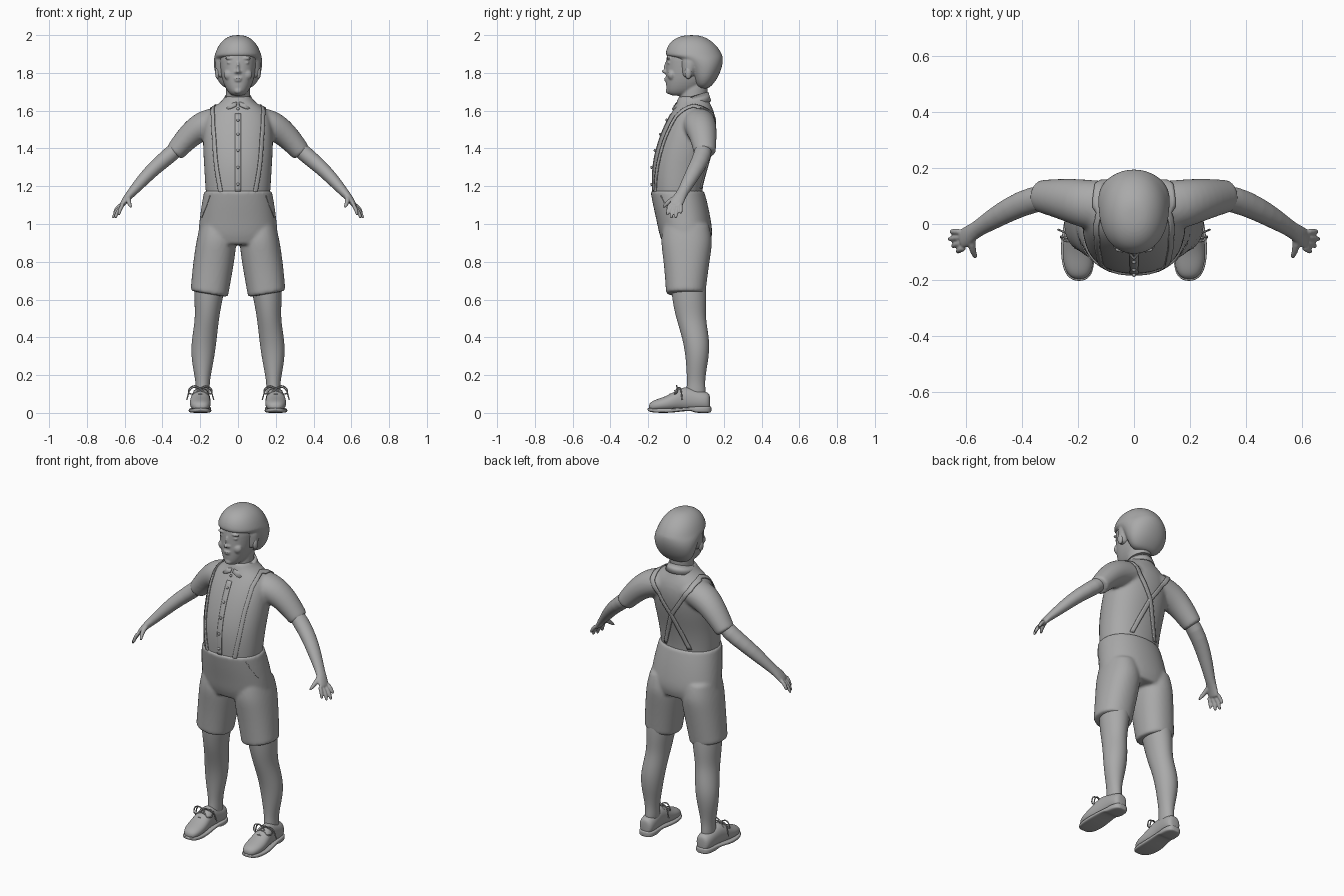
import bpy, bmesh, math
from mathutils import Vector

if "Cube" in bpy.data.objects:
    bpy.data.objects.remove(bpy.data.objects["Cube"])

GREY = bpy.data.materials.new("plain_grey")
GREY.diffuse_color = (0.4, 0.4, 0.4, 1)
GREY.use_nodes = True
GREY.node_tree.nodes["Principled BSDF"].inputs["Base Color"].default_value = GREY.diffuse_color
N = 24


def sgnpow(v, e):
    return math.copysign(abs(v) ** e, v)


def unit_ring(exp=2.0):
    for i in range(N):
        a = 2 * math.pi * i / N
        yield sgnpow(math.cos(a), 2 / exp), sgnpow(math.sin(a), 2 / exp)


def ring_z(z, x0, x1, y0, y1, tilt=0.0, exp=2.2):
    """Level cross-section, optionally tilted across x."""
    cx, rx, cy, ry = (x0 + x1) / 2, (x1 - x0) / 2, (y0 + y1) / 2, (y1 - y0) / 2
    return [Vector((cx + rx * u, cy + ry * v, z + tilt * rx * u)) for u, v in unit_ring(exp)]


def ring_y(y, cx, w, z0, z1, exp=2.4):
    """Cross-section facing front to back."""
    return [Vector((cx + w * u, y, (z0 + z1) / 2 + (z1 - z0) / 2 * v)) for u, v in unit_ring(exp)]


def tube(path):
    """Rings square to a path of (x, y, z, half width, half thickness)."""
    pts = [Vector(p[:3]) for p in path]
    rings = []
    for i, p in enumerate(path):
        t = (pts[min(i + 1, len(pts) - 1)] - pts[max(i - 1, 0)]).normalized()
        side = Vector((0, 1, 0.01))
        side = (side - t * side.dot(t)).normalized()
        up = t.cross(side)
        rings.append([pts[i] + side * p[3] * u + up * p[4] * v for u, v in unit_ring()])
    return rings


def crisp(rings):
    """Holding rings keep the open ends sharp under subdivision."""
    a = [p.lerp(q, 0.05) for p, q in zip(rings[0], rings[1])]
    b = [p.lerp(q, 0.05) for p, q in zip(rings[-1], rings[-2])]
    return [rings[0], a] + rings[1:-1] + [b, rings[-1]]


def loft(bm, rings, mirror=False):
    for s in ((1, -1) if mirror else (1,)):
        loops = [[bm.verts.new((p.x * s, p.y, p.z)) for p in r] for r in rings]
        for a, b in zip(loops, loops[1:]):
            for i in range(N):
                bm.faces.new((a[i], a[(i + 1) % N], b[(i + 1) % N], b[i]))
        bm.faces.new(loops[0][::-1])
        bm.faces.new(loops[-1])


def ball(bm, c, r, mirror=False):
    for s in ((1, -1) if mirror else (1,)):
        new = bmesh.ops.create_uvsphere(bm, u_segments=16, v_segments=10, radius=1)["verts"]
        for v in new:
            v.co = Vector((c[0] * s + v.co.x * r[0], c[1] + v.co.y * r[1], c[2] + v.co.z * r[2]))


def finish(name, bm, subsurf=0, voxel=0, relax=0):
    bmesh.ops.recalc_face_normals(bm, faces=bm.faces[:])
    me = bpy.data.meshes.new(name)
    bm.to_mesh(me)
    bm.free()
    me.materials.append(GREY)
    ob = bpy.data.objects.new(name, me)
    bpy.context.collection.objects.link(ob)
    for p in me.polygons:
        p.use_smooth = True
    if subsurf:
        ob.modifiers.new("subdivide", 'SUBSURF').levels = subsurf
        ob.modifiers["subdivide"].render_levels = subsurf
    if voxel:
        m = ob.modifiers.new("blend", 'REMESH')
        m.mode, m.voxel_size, m.use_smooth_shade = 'VOXEL', voxel, True
    if relax:
        m = ob.modifiers.new("relax", 'SMOOTH')
        m.factor, m.iterations = 0.5, relax
    return ob


# shirt: torso blended with two short sleeves
TORSO = [(1.13, .168, -.175, .085), (1.2, .175, -.18, .09), (1.3, .18, -.18, .11),
         (1.4, .187, -.16, .14), (1.5, .187, -.125, .16), (1.57, .175, -.09, .158),
         (1.615, .14, -.062, .14), (1.645, .09, -.05, .125), (1.675, .07, -.04, .115)]
bm = bmesh.new()
loft(bm, crisp([ring_z(z, -w, w, a, b) for z, w, a, b in TORSO]))
loft(bm, crisp(tube([(.06, .06, 1.55, .09, .07), (.17, .07, 1.53, .09, .084),
                     (.25, .09, 1.48, .075, .068), (.338, .1, 1.375, .058, .052)])), True)
shirt = finish("shirt", bm, 2, .009, 5)

# shorts: hips blended with two legs
bm = bmesh.new()
loft(bm, crisp([ring_z(z, -w, w, a, b) for z, w, a, b in (
    (1.178, .18, -.19, .096), (1.1, .195, -.176, .118), (1.0, .208, -.153, .137),
    (.94, .213, -.142, .142), (.89, .205, -.12, .125))]))
loft(bm, crisp([ring_z(*r) for r in (
    (1.0, .03, .2, -.12, .12), (.92, .008, .219, -.135, .142), (.85, .012, .23, -.126, .133, .03),
    (.75, .03, .242, -.114, .118, .1), (.628, .053, .252, -.106, .103, .17))]), True)
finish("shorts", bm, 2, .009, 4)

# bare legs
bm = bmesh.new()
loft(bm, [ring_z(z, a, b, c, d, 0, 2) for z, a, b, c, d in (
    (.75, .06, .225, -.085, .1), (.64, .073, .232, -.078, .108), (.57, .088, .23, -.068, .107),
    (.5, .1, .228, -.052, .105), (.43, .108, .238, -.03, .117), (.36, .116, .248, -.012, .125),
    (.29, .126, .247, -.002, .12), (.22, .14, .235, .003, .107), (.16, .15, .224, .006, .1),
    (.11, .15, .225, .0, .105), (.07, .155, .22, .0, .1))], True)
finish("legs", bm, 2)

# forearms and hands with fingers
bm = bmesh.new()
loft(bm, tube([(.29, .095, 1.43, .045, .042), (.36, .09, 1.365, .048, .044), (.44, .056, 1.3, .044, .039),
               (.505, .018, 1.232, .038, .034), (.565, -.02, 1.163, .028, .024),
               (.587, -.036, 1.14, .034, .02), (.61, -.052, 1.108, .037, .015),
               (.62, -.056, 1.09, .033, .012)]), True)
for base, tip in (((.605, -.085, 1.11), (.633, -.1, 1.045)), ((.612, -.066, 1.1), (.652, -.08, 1.03)),
                  ((.617, -.046, 1.1), (.664, -.055, 1.03)), ((.615, -.028, 1.108), (.658, -.027, 1.055))):
    b, t = Vector(base), Vector(tip)
    mid = b.lerp(t, .5) + Vector((.005, 0, .004))
    loft(bm, tube([(*b, .011, .011), (*mid, .0105, .0105), (*b.lerp(t, .9), .009, .009), (*t, .005, .005)]), True)
loft(bm, tube([(.578, -.035, 1.15, .014, .016), (.582, -.075, 1.13, .014, .014),
               (.574, -.105, 1.105, .011, .011), (.565, -.124, 1.085, .006, .006)]), True)
finish("arms_and_hands", bm, 1, .0045, 4)

# neck and head with face
bm = bmesh.new()
loft(bm, [ring_z(z, -w, w, a, b, 0, 2) for z, w, a, b in (
    (1.6, .068, -.03, .115), (1.66, .064, -.035, .11), (1.71, .064, -.035, .115), (1.78, .066, -.02, .12))])
loft(bm, [ring_z(z, -w, w, a, b, 0, 2.2) for z, w, a, b in (
    (1.678, .026, -.075, .01), (1.69, .046, -.098, .05), (1.715, .064, -.105, .08), (1.75, .08, -.107, .11),
    (1.79, .091, -.108, .13), (1.84, .099, -.106, .15), (1.89, .102, -.106, .15), (1.94, .09, -.085, .14),
    (1.965, .06, -.05, .11))])
for c, r, m in (((0, -.11, 1.808), (.013, .02, .011), False), ((0, -.104, 1.83), (.008, .013, .032), False),
                ((.011, -.107, 1.804), (.008, .01, .007), True), ((0, -.105, 1.77), (.022, .012, .006), False),
                ((0, -.104, 1.759), (.018, .012, .006), False), ((0, -.094, 1.705), (.022, .014, .016), False),
                ((.045, -.075, 1.79), (.032, .024, .03), True), ((.042, -.092, 1.877), (.03, .011, .007), True),
                ((.042, -.088, 1.854), (.018, .012, .008), True), ((.108, .012, 1.8), (.014, .02, .034), True)):
    ball(bm, c, r, m)
finish("head", bm, 1, .005, 3)

# bowl-cut hair with a straight fringe
bm = bmesh.new()
loft(bm, [ring_z(z, -w, w, a, b, 0, 2.1) for z, w, a, b in (
    (1.715, .06, .07, .115), (1.735, .092, .045, .14), (1.775, .118, .03, .17), (1.83, .129, .005, .192),
    (1.868, .129, -.045, .197), (1.888, .126, -.1, .195), (1.896, .124, -.111, .192), (1.93, .112, -.104, .175),
    (1.965, .09, -.083, .142), (1.99, .058, -.045, .1), (2.0, .025, .0, .06))])
loft(bm, [ring_z(z, -w, w, a, b, 0, 2) for z, w, a, b in (
    (1.77, .109, -.02, .04), (1.79, .117, -.035, .06), (1.85, .122, -.05, .1), (1.9, .12, -.06, .12))])
finish("hair", bm, 2, .006, 3)

# folded collar with two front points
bm = bmesh.new()
rows = []
STEPS = 40
for i in range(STEPS + 1):
    a = -math.pi / 2 + .08 + (2 * math.pi - .16) * i / STEPS
    front = max(0, -math.sin(a))
    back = (1 + math.sin(a)) / 2
    point = max(0, 1 - abs(abs(math.cos(a)) - .55) / .5) * front
    c, s = math.cos(a), math.sin(a)
    top = (.068 * c, .038 + .08 * s, 1.652 + .045 * back)
    low = ((.088 + .02 * point) * c, .035 + (.096 + .02 * point) * s, 1.628 + .02 * back - .028 * point)
    inner = (.062 * c, .038 + .072 * s, 1.62 + .03 * back)
    rows.append([bm.verts.new(p) for p in (inner, top, low)])
for p, q in zip(rows, rows[1:]):
    for k in (0, 1):
        bm.faces.new((p[k], q[k], q[k + 1], p[k + 1]))
collar = finish("collar", bm)
m = collar.modifiers.new("cloth", 'SOLIDIFY')
m.thickness, m.offset = .006, 0


def strip(name, path, half, target, lift=.004, thick=.006):
    """Flat band laid onto a surface."""
    bm = bmesh.new()
    rows = []
    for a, b in zip(path, path[1:]):
        for k in range(12):
            p = Vector(a).lerp(Vector(b), k / 12)
            rows.append([bm.verts.new(p + Vector((half * w, 0, 0))) for w in (-1, -.33, .33, 1)])
    for p, q in zip(rows, rows[1:]):
        for k in range(3):
            bm.faces.new((p[k], p[k + 1], q[k + 1], q[k]))
    ob = finish(name, bm)
    w = ob.modifiers.new("lay", 'SHRINKWRAP')
    w.target, w.wrap_mode, w.offset = target, 'ABOVE_SURFACE', lift
    s = ob.modifiers.new("cloth", 'SOLIDIFY')
    s.thickness, s.offset = thick, 0
    return ob


# suspenders crossing on the back, button placket and pocket welts
for s, tag in ((1, "left"), (-1, "right")):
    strip("suspender_" + tag, [(s * x, y, z) for x, y, z in (
        (.098, -.18, 1.165), (.125, -.17, 1.3), (.142, -.14, 1.45), (.146, -.07, 1.58), (.142, .04, 1.65),
        (.125, .15, 1.585), (.0, .17, 1.39), (-.1, .1, 1.165))], .015, shirt)
    strip("pocket_welt_" + tag, [(s * x, y, z) for x, y, z in (
        (.155, -.14, 1.15), (.18, -.115, 1.09), (.2, -.07, 1.03))], .004, bpy.data.objects["shorts"], .001, .004)
strip("placket", [(0, -.19, 1.17), (0, -.18, 1.4), (0, -.07, 1.6)], .016, shirt, .001, .004)

# shirt buttons
bm = bmesh.new()
for z in (1.21, 1.3, 1.39, 1.475, 1.55, 1.61):
    for a, b in zip(TORSO, TORSO[1:]):
        if a[0] <= z < b[0]:
            y = a[2] + (b[2] - a[2]) * (z - a[0]) / (b[0] - a[0])
            ball(bm, (0, y - .003, z), (.008, .006, .008))
finish("buttons", bm)

# shoes: rounded uppers on soles with an arched heel
bm = bmesh.new()
loft(bm, [ring_y(y, x, w, a, b, 2.2) for y, x, w, a, b in (
    (-.197, .197, .015, .02, .042), (-.185, .197, .038, .01, .06), (-.15, .199, .053, .01, .074),
    (-.1, .2, .057, .01, .09), (-.05, .2, .052, .012, .12), (-.01, .198, .046, .012, .14),
    (.04, .194, .046, .012, .128), (.09, .191, .047, .012, .115), (.118, .19, .04, .012, .108),
    (.128, .19, .022, .02, .09))], True)
finish("shoe_uppers", bm, 2)
bm = bmesh.new()
loft(bm, [ring_y(y, x, w, a, b, 4) for y, x, w, a, b in (
    (-.204, .197, .015, .012, .026), (-.19, .197, .042, .004, .026), (-.15, .2, .058, 0, .024),
    (-.08, .202, .062, 0, .024), (-.02, .2, .055, .008, .028), (.03, .196, .05, .012, .032),
    (.045, .194, .05, 0, .034), (.09, .191, .052, 0, .036), (.125, .19, .04, 0, .036),
    (.135, .19, .018, .004, .034))], True)
finish("shoe_soles", bm, 2)


# laces: crossing rows and a drooping bow
def lace(name, pts):
    cu = bpy.data.curves.new(name, 'CURVE')
    cu.dimensions, cu.bevel_depth, cu.bevel_resolution, cu.resolution_u = '3D', .0035, 1, 6
    sp = cu.splines.new('BEZIER')
    sp.bezier_points.add(len(pts) - 1)
    for bp, p in zip(sp.bezier_points, pts):
        bp.co = p
        bp.handle_left_type = bp.handle_right_type = 'AUTO'
    cu.materials.append(GREY)
    bpy.context.collection.objects.link(bpy.data.objects.new(name, cu))


for s, tag in ((1, "left"), (-1, "right")):
    for k, (y, z) in enumerate(((-.085, .1), (-.06, .118), (-.035, .134))):
        lace(f"lace_row_{k}_{tag}", [(s * .165, y + .012, z - .02), (s * .2, y, z), (s * .235, y + .012, z - .02)])
    for k, d in enumerate((1, -1)):
        lace(f"bow_loop_{k}_{tag}", [(s * .2 + d * u, y, z) for u, y, z in (
            (0, -.045, .132), (.035, -.05, .143), (.062, -.045, .115), (.045, -.06, .1), (0, -.048, .13))])
        lace(f"bow_end_{k}_{tag}", [(s * .2 + d * u, y, z) for u, y, z in (
            (0, -.045, .132), (.045, -.03, .13), (.072, -.02, .07))])
